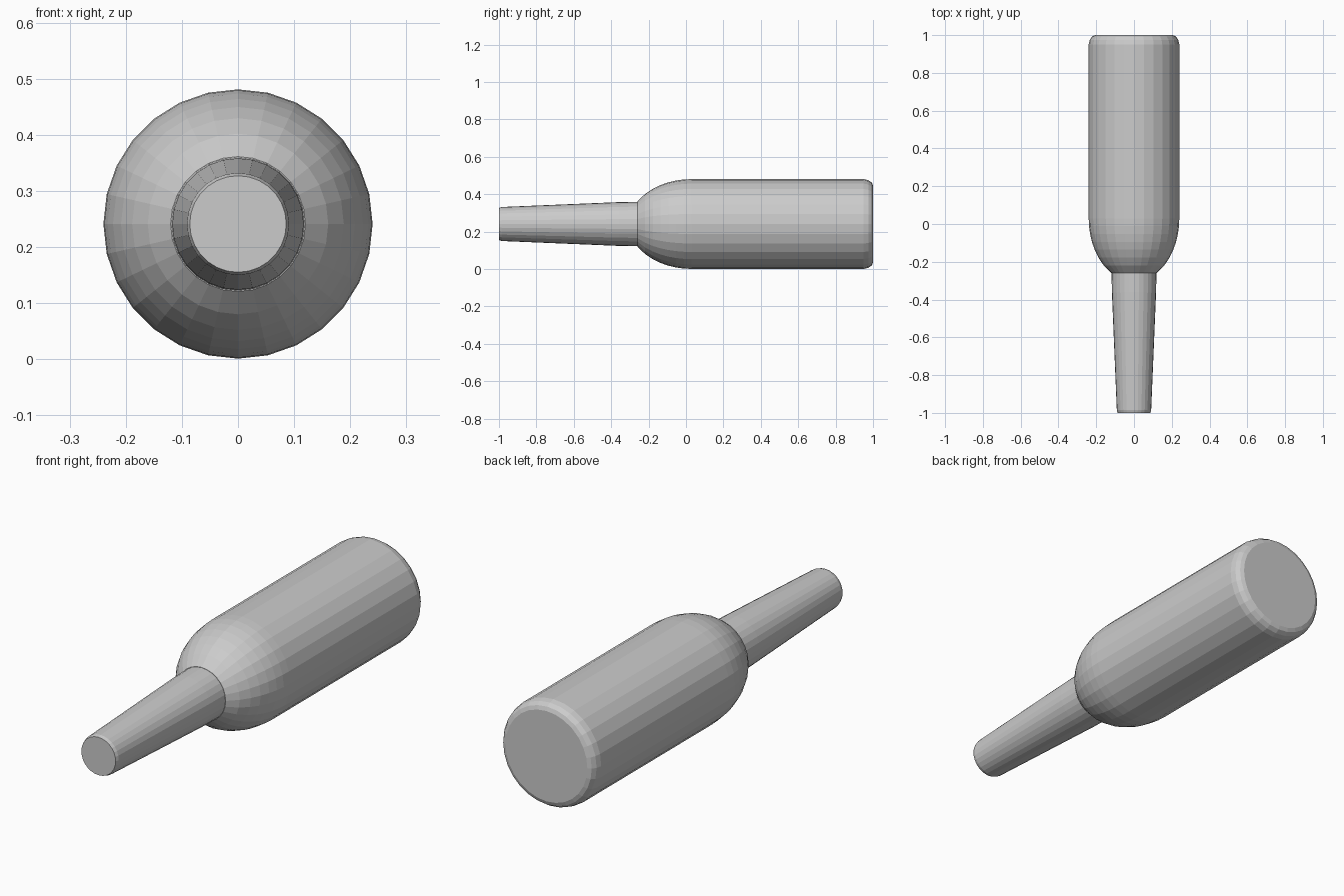
import bpy, bmesh, math

if "Cube" in bpy.data.objects:
    bpy.data.objects.remove(bpy.data.objects["Cube"])

AXIS_Z = 0.241
SIDES = 28


def lathe(name, profile):
    """Closed solid of revolution along y from (y, radius) points."""
    bm = bmesh.new()
    rings = []
    for y, r in profile:
        rings.append([bm.verts.new((r * math.cos(2 * math.pi * i / SIDES), y,
                                    AXIS_Z + r * math.sin(2 * math.pi * i / SIDES)))
                      for i in range(SIDES)])
    for a, b in zip(rings, rings[1:]):
        for i in range(SIDES):
            j = (i + 1) % SIDES
            bm.faces.new((a[i], a[j], b[j], b[i]))
    bm.faces.new(rings[0])
    bm.faces.new(rings[-1])
    bmesh.ops.recalc_face_normals(bm, faces=bm.faces)
    mesh = bpy.data.meshes.new(name)
    bm.to_mesh(mesh)
    bm.free()
    obj = bpy.data.objects.new(name, mesh)
    bpy.context.collection.objects.link(obj)
    return obj


# Body: rounded base edge, straight wall, elliptical shoulder
R = 0.24
body = [(1.0, 0.205), (0.993, 0.222), (0.975, 0.234), (0.95, R)]
shoulder_start, shoulder_end, dome = 0.03, -0.26, 0.335
for k in range(8):
    d = (shoulder_start - shoulder_end) * k / 7
    body.append((shoulder_start - d, R * math.sqrt(1 - (d / dome) ** 2)))
lathe("bottle_body", body)

# Neck: slightly inset where it meets the shoulder, tapering to a flat tip
lathe("bottle_neck", [(-0.25, 0.119), (-0.36, 0.117), (-0.985, 0.091), (-1.0, 0.086)])
